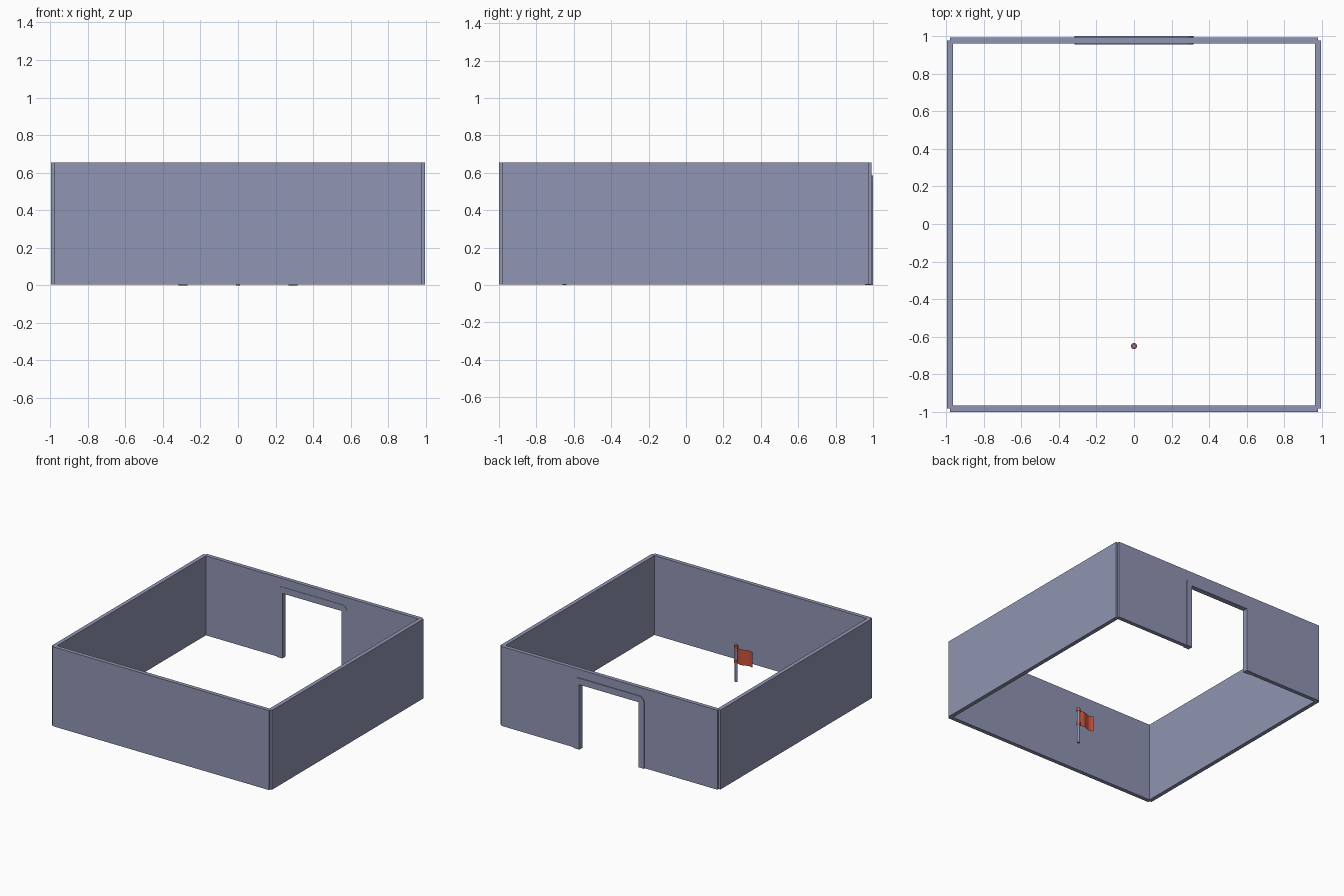
import bpy, bmesh, math

if "Cube" in bpy.data.objects:
    bpy.data.objects.remove(bpy.data.objects["Cube"])


def material(name, rgb):
    m = bpy.data.materials.new(name)
    m.diffuse_color = (*rgb, 1)
    m.use_nodes = True
    m.node_tree.nodes["Principled BSDF"].inputs["Base Color"].default_value = m.diffuse_color
    return m


SLATE = material("slate_blue", (0.28, 0.30, 0.445))
RED = material("flag_red", (0.58, 0.085, 0.05))


def finish(name, bm, mat):
    me = bpy.data.meshes.new(name)
    bm.to_mesh(me)
    bm.free()
    me.materials.append(mat)
    ob = bpy.data.objects.new(name, me)
    bpy.context.collection.objects.link(ob)
    return ob


def box(name, x0, x1, y0, y1, z0, z1, mat):
    bm = bmesh.new()
    bmesh.ops.create_cube(bm, size=1)
    for v in bm.verts:
        v.co = (x1 if v.co.x > 0 else x0, y1 if v.co.y > 0 else y0, z1 if v.co.z > 0 else z0)
    return finish(name, bm, mat)


def slab(name, outline, y0, y1, mat):
    """Extrude an xz outline along y."""
    bm = bmesh.new()
    face = bm.faces.new([bm.verts.new((x, y0, z)) for x, z in outline])
    ext = bmesh.ops.extrude_face_region(bm, geom=[face])
    for v in ext["geom"]:
        if isinstance(v, bmesh.types.BMVert):
            v.co.y = y1
    bmesh.ops.recalc_face_normals(bm, faces=bm.faces)
    return finish(name, bm, mat)


def cylinder(name, r, x, y, z0, z1, mat, sides=16):
    bm = bmesh.new()
    bmesh.ops.create_cone(bm, cap_ends=True, segments=sides, radius1=r, radius2=r, depth=z1 - z0)
    bmesh.ops.translate(bm, verts=bm.verts, vec=(x, y, (z0 + z1) / 2))
    ob = finish(name, bm, mat)
    for p in ob.data.polygons:
        p.use_smooth = abs(p.normal.z) < 0.5
    return ob


# Walls: slabs that half overlap, leaving a small notch at each corner
C, T, CY = 0.98, 0.0165, -0.0035
Z0, Z1 = 0.003, 0.654
for side, s in (("left", -1), ("right", 1)):
    box(side + "_wall", s * C - T, s * C + T, CY - C, CY + C, Z0, Z1, SLATE)
box("front_wall", -C, C, CY - C - T, CY - C + T, Z0, Z1, SLATE)

# Back wall with doorway
DX, DZ = 0.29, 0.56
slab("back_wall", [(-C, Z0), (-DX, Z0), (-DX, DZ), (DX, DZ), (DX, Z0), (C, Z0), (C, Z1), (-C, Z1)],
     CY + C - T, CY + C + T, SLATE)

# Door frame: square inside, rounded top corners outside
OX, OZ, IX, IZ, R = 0.318, 0.585, 0.268, 0.533, 0.045
arc = [(OX - R + R * math.cos(a), OZ - R + R * math.sin(a))
       for a in (math.pi / 2 * i / 6 for i in range(7))]
outline = [(-IX, 0), (-IX, IZ), (IX, IZ), (IX, 0), (OX, 0)] + arc
outline += [(-x, z) for x, z in reversed(arc)] + [(-OX, 0)]
slab("door_frame", outline, 0.957, 1.0, SLATE)

# Flag pole with two fastening rings
FY = -0.65
cylinder("flag_pole", 0.011, 0, FY, 0, 0.305, SLATE)
for name, z in (("upper", 0.272), ("lower", 0.155)):
    cylinder(name + "_flag_ring", 0.016, 0, FY, z, z + 0.022, RED)

# Waving cloth, reaching towards -x
bm = bmesh.new()
N = 16
cols = []
for i in range(N + 1):
    t = i / N
    y = FY + 0.009 * math.sin(t * 2 * math.pi)
    cols.append([bm.verts.new((-0.01 - 0.137 * t, y, z)) for z in (0.152, 0.28)])
for a, b in zip(cols, cols[1:]):
    bm.faces.new((a[0], b[0], b[1], a[1])).smooth = True
bmesh.ops.reverse_faces(bm, faces=[f for f in bm.faces if f.normal.y < 0])
finish("flag_cloth", bm, RED)
